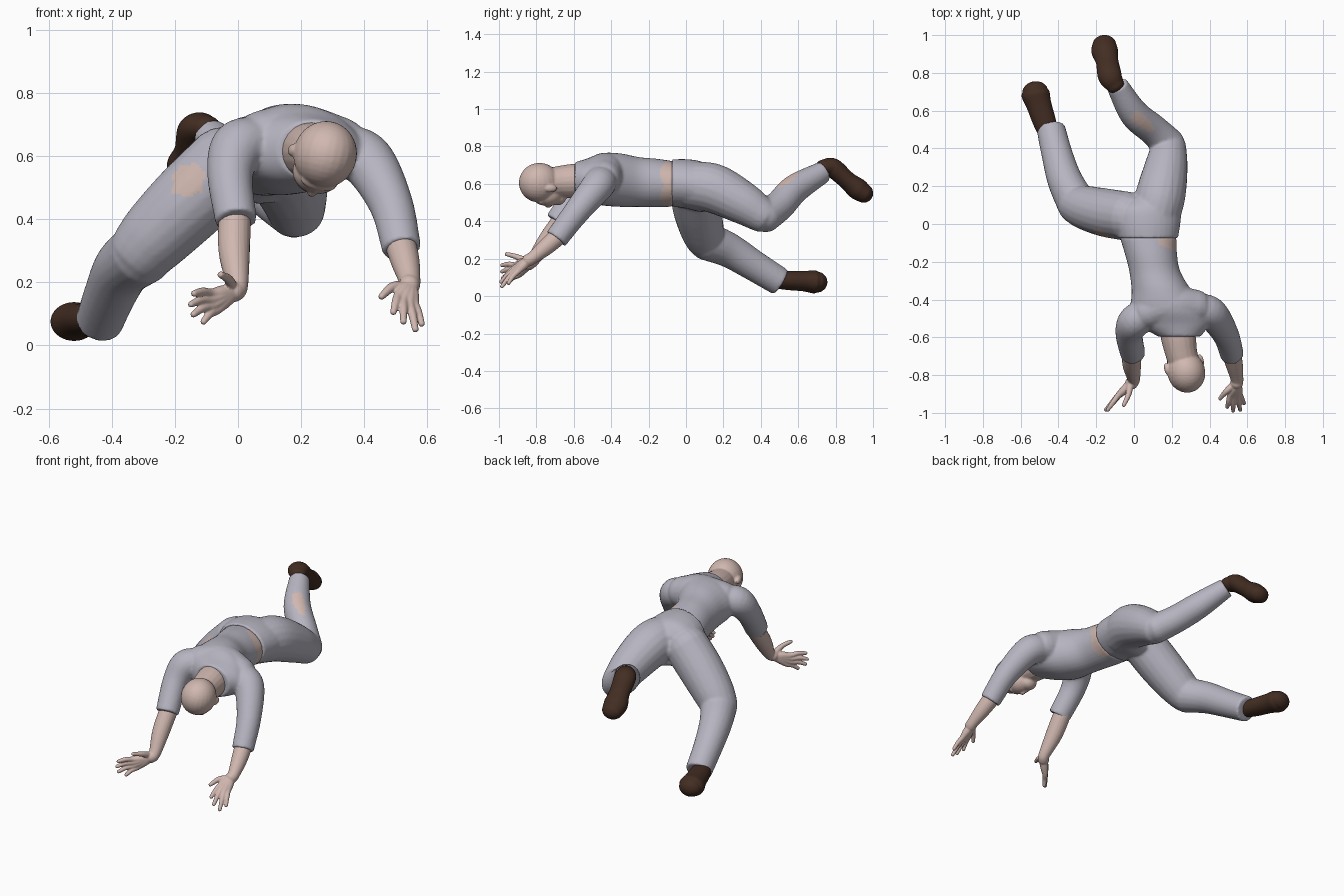
import bpy, bmesh, math
from mathutils import Vector, Matrix

if "Cube" in bpy.data.objects:
    bpy.data.objects.remove(bpy.data.objects["Cube"])


def material(name, rgb):
    m = bpy.data.materials.new(name)
    m.diffuse_color = (*rgb, 1)
    m.use_nodes = True
    m.node_tree.nodes["Principled BSDF"].inputs["Base Color"].default_value = m.diffuse_color
    return m


CLOTH = material("grey cloth", (0.47, 0.46, 0.53))
SKIN = material("skin", (0.63, 0.475, 0.43))
LEATHER = material("brown leather", (0.055, 0.026, 0.016))


def spline(keys, steps=6):
    """Catmull-Rom through tuples of any length."""
    k = [Vector(p) for p in keys]
    k = [k[0] * 2 - k[1]] + k + [k[-1] * 2 - k[-2]]
    out = []
    for a, b, c, d in zip(k, k[1:], k[2:], k[3:]):
        for i in range(steps):
            t = i / steps
            out.append(0.5 * (2 * b + (c - a) * t + (2 * a - 5 * b + 4 * c - d) * t * t
                              + (3 * b - a - 3 * c + d) * t ** 3))
    return out + [k[-2]]


def skin_rings(bm, rings):
    loops = [[bm.verts.new(p) for p in r] for r in rings]
    n = len(loops[0])
    for a, b in zip(loops, loops[1:]):
        for i in range(n):
            bm.faces.new((a[i], a[(i + 1) % n], b[(i + 1) % n], b[i]))
    bm.faces.new(loops[0][::-1])
    bm.faces.new(loops[-1])


def tube(bm, keys, flat=1.0, ends=(True, True), n=20):
    """Tapered tube; keys are (x, y, z, radius); ends tells which ends are round."""
    pts = spline([Vector(k) for k in keys])
    pos, rad = [p.xyz for p in pts], [p[3] for p in pts]
    tan = [(pos[min(i + 1, len(pos) - 1)] - pos[max(i - 1, 0)]).normalized() for i in range(len(pos))]
    secs = list(zip(pos, rad, tan))
    caps = [math.radians(a) for a in (25, 50, 70, 85)]
    if ends[0]:
        p, r, t = secs[0]
        secs = [(p - t * r * math.sin(a) * .8, r * math.cos(a), t) for a in reversed(caps)] + secs
    if ends[1]:
        p, r, t = secs[-1]
        secs += [(p + t * r * math.sin(a) * .8, r * math.cos(a), t) for a in caps]
    rings = []
    for p, r, t in secs:
        s = t.cross(Vector((0, 0, 1))).normalized()
        u = s.cross(t)
        rings.append([p + s * r * math.cos(2 * math.pi * i / n) + u * r * flat * math.sin(2 * math.pi * i / n)
                      for i in range(n)])
    skin_rings(bm, rings)


def loft(bm, keys, n=32):
    """Body section along y; keys are (y, cx, cz, half width, half height)."""
    rings = []
    for y, cx, cz, w, h in spline(keys):
        rings.append([(cx + w * math.cos(2 * math.pi * i / n), y, cz + h * math.sin(2 * math.pi * i / n))
                      for i in range(n)])
    skin_rings(bm, rings)


def ball(bm, centre, axes, radii):
    m = Matrix([axes[c] * radii[c] for c in range(3)]).transposed().to_4x4()
    m.translation = centre
    bmesh.ops.create_uvsphere(bm, u_segments=24, v_segments=16, radius=1, matrix=m)


def finish(name, bm, mats, voxel, smooth=5, rule=None):
    """Fuse the overlapping pieces into one smooth surface, then colour faces by rule."""
    bmesh.ops.recalc_face_normals(bm, faces=bm.faces)
    me = bpy.data.meshes.new(name)
    bm.to_mesh(me)
    bm.free()
    ob = bpy.data.objects.new(name, me)
    bpy.context.collection.objects.link(ob)
    mod = ob.modifiers.new("fuse", 'REMESH')
    mod.mode, mod.voxel_size = 'VOXEL', voxel
    mod = ob.modifiers.new("soften", 'SMOOTH')
    mod.iterations = smooth
    dg = bpy.context.evaluated_depsgraph_get()
    me = bpy.data.meshes.new_from_object(ob.evaluated_get(dg))
    ob.modifiers.clear()
    ob.data = me
    me.materials.clear()
    for m in mats:
        me.materials.append(m)
    for f in me.polygons:
        f.use_smooth = True
        f.material_index = 1 if rule and rule(f.center) else 0
    return ob


# Shirt: torso and two sleeves, bare at the left side of the waist
bm = bmesh.new()
loft(bm, [(-.07, .075, .60, .15, .122), (-.16, .09, .605, .138, .13), (-.25, .11, .61, .135, .133),
          (-.35, .145, .62, .158, .143), (-.45, .18, .625, .195, .14), (-.53, .21, .62, .185, .115),
          (-.595, .24, .62, .115, .096)])
tube(bm, [(.06, -.48, .64, .085), (0, -.52, .625, .088), (-.025, -.585, .54, .073), (-.006, -.69, .395, .066)],
     ends=(True, False))
tube(bm, [(.33, -.45, .62, .085), (.41, -.475, .585, .086), (.485, -.585, .45, .07), (.52, -.695, .305, .062)],
     ends=(True, False))
tube(bm, [(.07, -.47, .655, .09), (.19, -.43, .665, .102), (.33, -.44, .63, .092)])
finish("shirt", bm, [CLOTH, SKIN], .009, 4,
       lambda c: c.x > .14 + .012 * math.sin(c.z * 60) and c.y > -.13 + .01 * math.sin(c.z * 45) - .15 * (c.x - .2))

# Trousers: pelvis, straight-back left leg and right leg stepping out, with two torn patches
bm = bmesh.new()
loft(bm, [(-.075, .075, .605, .158, .126), (.0, .07, .6, .175, .132), (.08, .07, .585, .18, .135),
          (.14, .09, .57, .13, .11)])
tube(bm, [(.11, .02, .595, .125), (.14, .15, .575, .132), (.17, .3, .5, .115), (.185, .41, .43, .093)])
tube(bm, [(.185, .42, .425, .088), (.10, .50, .485, .082), (.0, .585, .575, .078), (-.09, .735, .665, .058)],
     ends=(True, False))
tube(bm, [(-.03, .04, .575, .13), (-.15, .06, .46, .128), (-.25, .085, .36, .118), (-.305, .105, .3, .106)])
tube(bm, [(-.305, .11, .295, .104), (-.365, .23, .245, .093), (-.405, .36, .165, .083), (-.44, .505, .075, .076)],
     ends=(True, False))


def torn(c):
    wob = 1 + .15 * math.sin(c.x * 130) * math.cos(c.z * 110)
    thigh = (c - Vector((-.16, -.06, .525))).length < .056 * wob
    d = c - Vector((.05, .535, .63))
    along = d.dot(Vector((-.72, .6, .3)))
    shin = d.length_squared - along ** 2 < (.034 * wob) ** 2 and abs(along) < .075
    return thigh or shin


finish("trousers", bm, [CLOTH, SKIN], .009, 4, torn)

# Head: skull, brow, jaw, nose, ears and neck in a tilted frame (side, up, face)
bm = bmesh.new()
C = Vector((.272, -.775, .597))
U = Vector((.25, -.97, -.02)).normalized()
F = Vector((-.25, 0, -1))
F = (F - U * F.dot(U)).normalized()
S = F.cross(U)
AX = (S, U, F)


def on_head(s, u, f, radii):
    ball(bm, C + S * s + U * u + F * f, AX, radii)


on_head(0, .01, -.01, (.1, .11, .106))
on_head(0, -.04, .05, (.078, .08, .068))
on_head(0, -.095, .07, (.052, .045, .045))
on_head(0, -.045, .108, (.016, .022, .022))
on_head(0, -.02, .1, (.013, .03, .016))
on_head(0, .008, .083, (.06, .018, .024))
on_head(0, -.082, .1, (.028, .014, .014))
for s in (-1, 1):
    on_head(s * .096, -.03, .0, (.014, .034, .02))
tube(bm, [(.215, -.5, .62, .09), (.235, -.6, .615, .092), (.25, -.68, .61, .085), (.27, -.75, .6, .08)])
finish("head_and_neck", bm, [SKIN], .006, 3)

# Forearms and hands
ARMS = {
    "right": dict(arm=[(-.01, -.64, .44, .052), (-.012, -.74, .3, .05), (-.002, -.82, .19, .034), (-.015, -.845, .17, .034)],
                  knuckles=[(-.085, -.91, .165), (-.09, -.915, .145), (-.085, -.91, .125), (-.07, -.895, .112)],
                  tips=[(-.14, -.985, .165), (-.15, -.985, .13), (-.142, -.98, .098), (-.11, -.95, .075)],
                  thumb=[(-.02, -.85, .185, .02), (-.03, -.905, .21, .015), (-.055, -.96, .225, .011)]),
    "left": dict(arm=[(.505, -.64, .36, .052), (.53, -.74, .27, .046), (.545, -.82, .205, .034), (.543, -.845, .19, .034)],
                 knuckles=[(.508, -.91, .155), (.525, -.915, .142), (.545, -.915, .13), (.56, -.9, .13)],
                 tips=[(.493, -.97, .105), (.525, -.99, .075), (.563, -.985, .05), (.583, -.95, .068)],
                 thumb=[(.53, -.85, .185, .02), (.49, -.885, .185, .016), (.455, -.925, .155, .011)]),
}
for side, a in ARMS.items():
    bm = bmesh.new()
    tube(bm, a["arm"])
    wrist = Vector(a["arm"][-1][:3])
    for k, t in zip(a["knuckles"], a["tips"]):
        k, t = Vector(k), Vector(t)
        mid = (k + t) / 2 + Vector((0, 0, .006))
        tube(bm, [(*wrist, .026), (*wrist.lerp(k, .55), .023), (*k, .016), (*mid, .0135), (*t, .0105)], n=12)
    tube(bm, a["thumb"], n=12)
    finish(side + "_forearm_and_hand", bm, [SKIN], .004, 3)

# Shoes
SHOES = {
    "left": [(-.10, .735, .69, .05), (-.128, .785, .685, .064), (-.142, .86, .62, .06),
             (-.155, .915, .575, .071), (-.157, .95, .55, .064)],
    "right": [(-.452, .48, .085, .054), (-.475, .545, .083, .062), (-.503, .63, .08, .067),
              (-.52, .685, .076, .076), (-.523, .7, .075, .07)],
}
for side, keys in SHOES.items():
    bm = bmesh.new()
    tube(bm, keys, flat=.82)
    finish(side + "_shoe", bm, [LEATHER], .006, 4)
